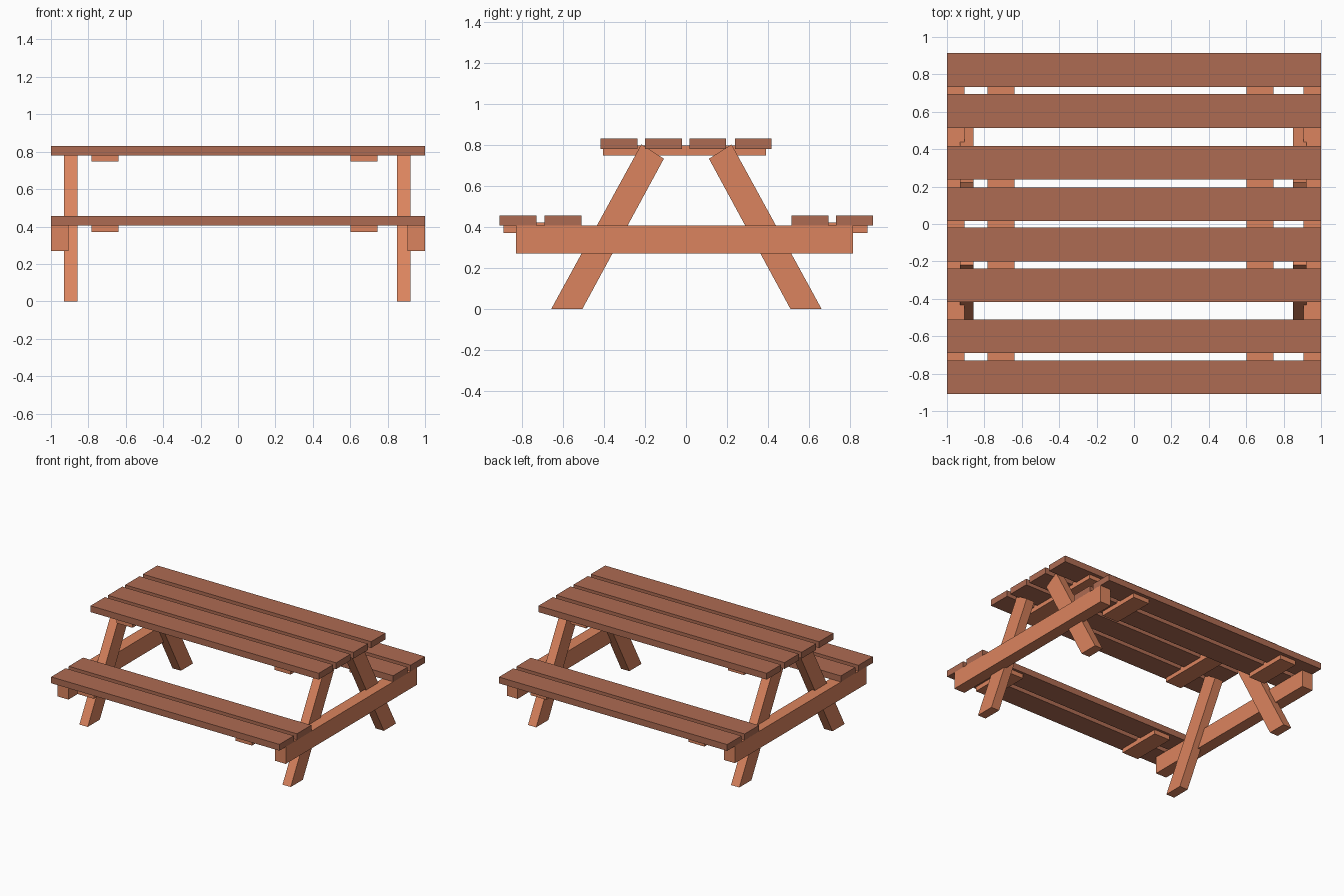
import bpy

if "Cube" in bpy.data.objects:
    bpy.data.objects.remove(bpy.data.objects["Cube"])


def material(name, rgb):
    m = bpy.data.materials.new(name)
    m.diffuse_color = (*rgb, 1)
    m.use_nodes = True
    m.node_tree.nodes["Principled BSDF"].inputs["Base Color"].default_value = m.diffuse_color
    return m


dark_wood = material("dark wood", (0.42, 0.147, 0.084))
light_wood = material("light wood", (0.71, 0.231, 0.112))


def prism(name, profile, x0, x1, mat):
    """Extrude a (y, z) outline, counter-clockwise seen from +x, from x0 to x1."""
    n = len(profile)
    verts = [(x, y, z) for x in (x0, x1) for y, z in profile]
    faces = [tuple(reversed(range(n))), tuple(range(n, 2 * n))]
    faces += [(i, (i + 1) % n, n + (i + 1) % n, n + i) for i in range(n)]
    mesh = bpy.data.meshes.new(name)
    mesh.from_pydata(verts, [], faces)
    mesh.materials.append(mat)
    ob = bpy.data.objects.new(name, mesh)
    bpy.context.collection.objects.link(ob)
    return ob


def box(name, x, y, z, mat):
    outline = [(y[0], z[0]), (y[1], z[0]), (y[1], z[1]), (y[0], z[1])]
    return prism(name, outline, x[0], x[1], mat)


# Table top and bench planks
for y in (-0.417, -0.2, 0.017 - 0.001, 0.238):
    box("top_plank", (-1, 1), (y, y + 0.18), (0.78, 0.83), dark_wood)
for y in (-0.91, -0.69, 0.514, 0.733):
    box("bench_plank", (-1, 1), (y, y + 0.18), (0.405, 0.455), dark_wood)

# Cleats under the planks
for x in ((-0.782, -0.64), (0.602, 0.745)):
    box("top_cleat", x, (-0.405, 0.39), (0.747, 0.797), light_wood)
    box("bench_cleat", x, (-0.89, -0.53), (0.37, 0.42), light_wood)
    box("bench_cleat", x, (0.535, 0.885), (0.37, 0.42), light_wood)

# Cross beams carrying the benches
for x in ((-1, -0.905), (0.905, 1)):
    box("cross_beam", x, (-0.83, 0.815), (0.27, 0.407), light_wood)

# Slanted legs, cut square at the top and flat on the ground
front = [(-0.657, 0), (-0.505, 0), (-0.108, 0.732), (-0.218, 0.802)]
back = [(-y + 0.004, z) for y, z in reversed(front)]
for x in ((-0.93, -0.857), (0.85, 0.922)):
    prism("front_leg", front, *x, light_wood)
    prism("back_leg", back, *x, light_wood)
